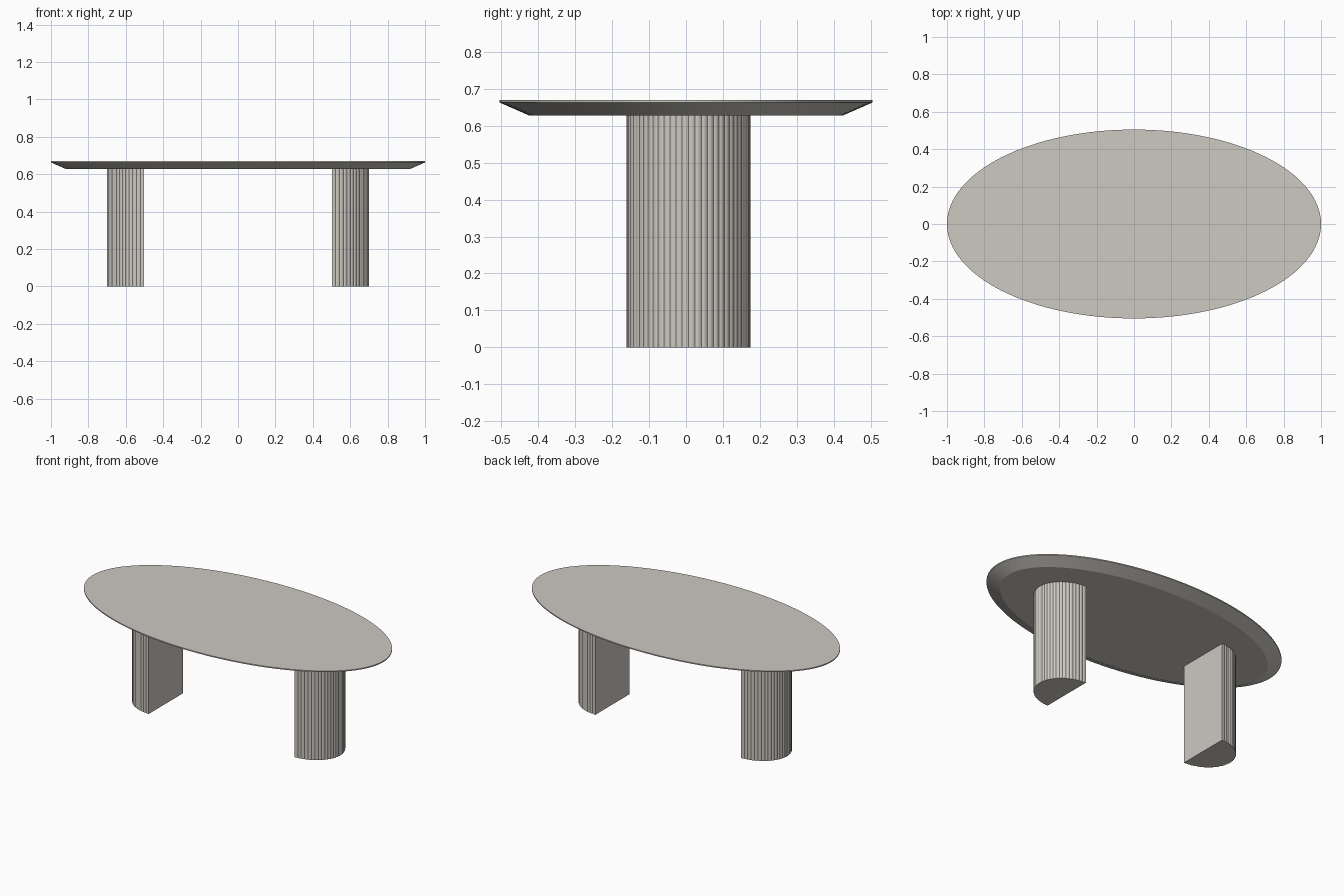
import bpy
import bmesh
import math

if "Cube" in bpy.data.objects:
    bpy.data.objects.remove(bpy.data.objects["Cube"])

stone = bpy.data.materials.new("warm_grey_stone")
stone.diffuse_color = (0.61, 0.58, 0.535, 1)
stone.use_nodes = True
stone.node_tree.nodes["Principled BSDF"].inputs["Base Color"].default_value = stone.diffuse_color


def loft(name, rings, angle):
    """Skin closed rings of points from bottom to top and cap both ends."""
    bm = bmesh.new()
    loops = [[bm.verts.new(p) for p in ring] for ring in rings]
    n = len(loops[0])
    for low, high in zip(loops, loops[1:]):
        for i in range(n):
            j = (i + 1) % n
            bm.faces.new((low[i], low[j], high[j], high[i]))
    bm.faces.new(loops[0][::-1])
    bm.faces.new(loops[-1])
    bmesh.ops.recalc_face_normals(bm, faces=bm.faces)
    mesh = bpy.data.meshes.new(name)
    bm.to_mesh(mesh)
    bm.free()
    mesh.materials.append(stone)
    obj = bpy.data.objects.new(name, mesh)
    bpy.context.collection.objects.link(obj)
    bpy.ops.object.select_all(action='DESELECT')
    obj.select_set(True)
    bpy.context.view_layer.objects.active = obj
    bpy.ops.object.shade_smooth_by_angle(angle=math.radians(angle))
    return obj


def ellipse(rx, ry, z, n=128):
    return [(rx * math.cos(2 * math.pi * i / n),
             ry * math.sin(2 * math.pi * i / n), z) for i in range(n)]


# Oval top with a wide underside bevel and a thin upright rim
loft("table_top", [ellipse(0.92, 0.425, 0.628),
                   ellipse(1.0, 0.505, 0.663),
                   ellipse(1.0, 0.505, 0.67)], 20)


# Half-oval leg section: flat inside, shallow reeds around the outside
def leg_section(side, z, reeds=30, steps=4):
    points = []
    count = reeds * steps
    for i in range(count + 1):
        a = -math.pi / 2 + math.pi * i / count
        groove = 0.003 * (1 - math.sin(math.pi * (i % steps) / steps))
        if i in (0, count):
            groove = 0
        points.append((side * (0.502 + (0.2 - groove) * math.cos(a)),
                       0.007 + (0.168 - groove) * math.sin(a), z))
    return points


for name, side in (("left_leg", -1), ("right_leg", 1)):
    loft(name, [leg_section(side, 0), leg_section(side, 0.628)], 25)
